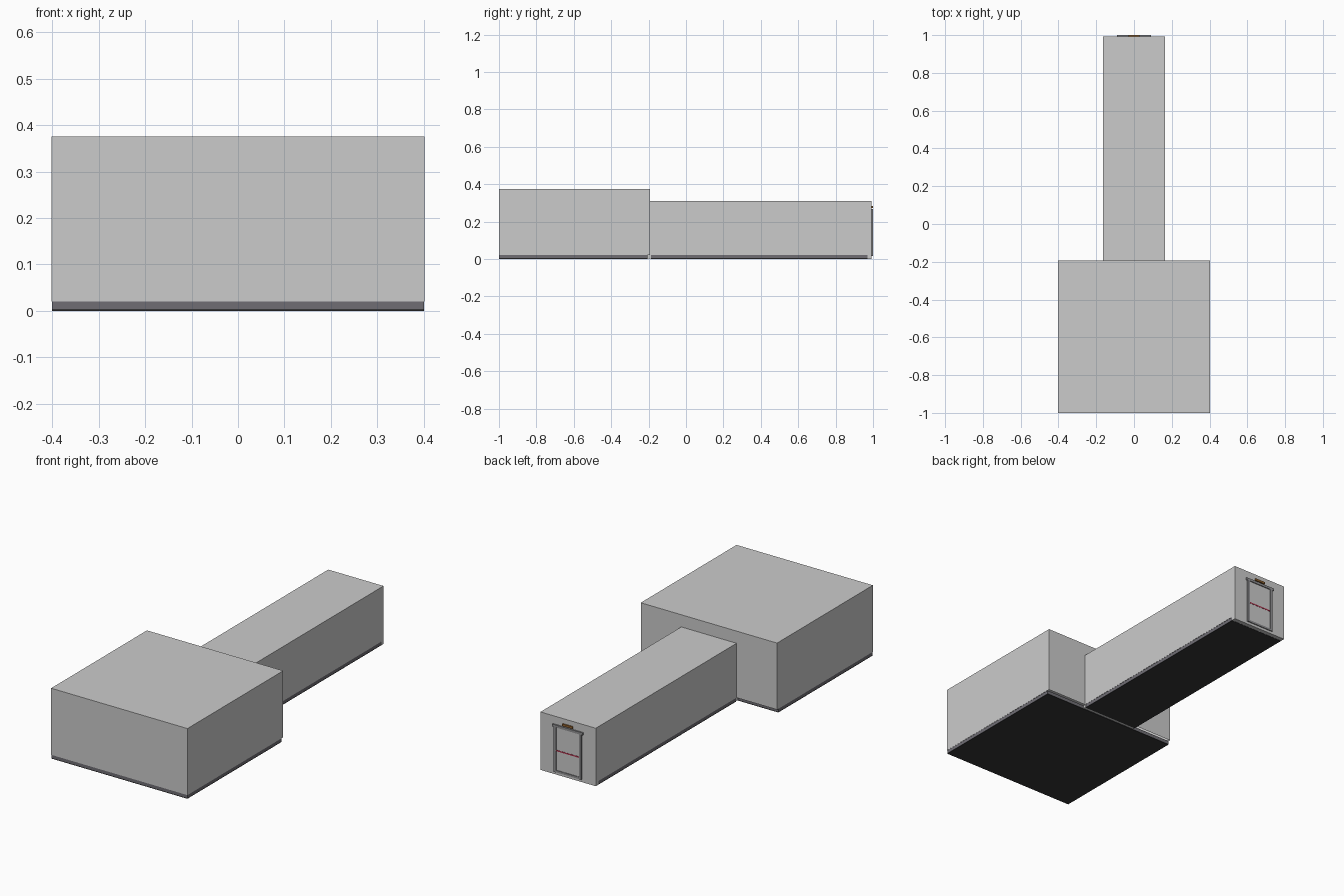
import bpy

if "Cube" in bpy.data.objects:
    bpy.data.objects.remove(bpy.data.objects["Cube"])


def mat(name, rgb):
    m = bpy.data.materials.new(name)
    m.diffuse_color = (*rgb, 1)
    m.use_nodes = True
    m.node_tree.nodes["Principled BSDF"].inputs["Base Color"].default_value = m.diffuse_color
    return m


dark = mat("dark_floor", (0.035, 0.035, 0.037))
skirt = mat("skirting_grey", (0.16, 0.155, 0.175))
steel = mat("frame_grey", (0.28, 0.28, 0.29))
red = mat("red_stripe", (0.4, 0.03, 0.07))
amber = mat("amber_sign", (0.3, 0.13, 0.03))


def finish(name, verts, faces, material=None):
    me = bpy.data.meshes.new(name)
    me.from_pydata(verts, [], faces)
    ob = bpy.data.objects.new(name, me)
    bpy.context.collection.objects.link(ob)
    if material:
        me.materials.append(material)
    return ob


# Box from opposite limits; skip lists the sides left open
def box(name, x, y, z, material=None, skip=()):
    verts = [(a, b, c) for c in z for b in y for a in x]
    sides = {"bottom": (0, 2, 3, 1), "top": (4, 5, 7, 6), "front": (0, 1, 5, 4),
             "back": (2, 6, 7, 3), "left": (0, 4, 6, 2), "right": (1, 3, 7, 5)}
    return finish(name, verts, [f for k, f in sides.items() if k not in skip], material)


R, C = 0.402, 0.163            # half widths of room and corridor
JOIN, END = -0.193, 0.993      # where the corridor starts and ends
ROOM_H, HALL_H, BASE = 0.375, 0.31, 0.02

# Room and corridor shells, open towards each other
box("room_walls", (-R, R), (-1, JOIN), (BASE, ROOM_H), None, ("bottom", "back"))
box("corridor_walls", (-C, C), (JOIN, END), (BASE, HALL_H), None, ("bottom", "front"))

# Room back wall around the corridor opening
v = [(R, JOIN, BASE), (R, JOIN, ROOM_H), (-R, JOIN, ROOM_H), (-R, JOIN, BASE),
     (-C, JOIN, BASE), (-C, JOIN, HALL_H), (C, JOIN, HALL_H), (C, JOIN, BASE)]
finish("room_back_wall", v, [(0, 7, 6, 1), (1, 6, 5, 2), (2, 5, 4, 3)])

# Dark floors with skirting around them
for part, w, y0, y1 in (("room", R - 0.001, -0.999, -0.205),
                        ("corridor", C - 0.001, -0.188, 0.97)):
    box(part + "_floor", (-w, w), (y0, y1), (0, 0.004), dark)
    box(part + "_skirting", (-w, w), (y0, y1), (0.004, BASE), skirt)

# Light thresholds at the two doorways
box("inner_threshold", (-C, C), (-0.205, -0.188), (0.003, BASE))
box("outer_threshold", (-C, C), (0.97, END), (0.001, BASE))

# End door with frame, stripe and sign
box("door_panel", (-0.07, 0.07), (END - 0.002, END + 0.002), (BASE, 0.255))
for s, side in ((-1, "left"), (1, "right")):
    box(side + "_door_jamb", sorted((s * 0.068, s * 0.082)), (END - 0.002, 1.0),
        (0.015, 0.258), steel)
box("door_lintel", (-0.09, 0.09), (END - 0.002, 1.0), (0.255, 0.268), steel)
box("door_sill", (-0.068, 0.068), (END - 0.002, 0.998), (0.015, 0.026), steel)
box("door_stripe", (-0.068, 0.068), (END, END + 0.003), (0.127, 0.134), red)
box("exit_sign", (-0.03, 0.03), (END - 0.002, 1.0), (0.273, 0.284), amber)
